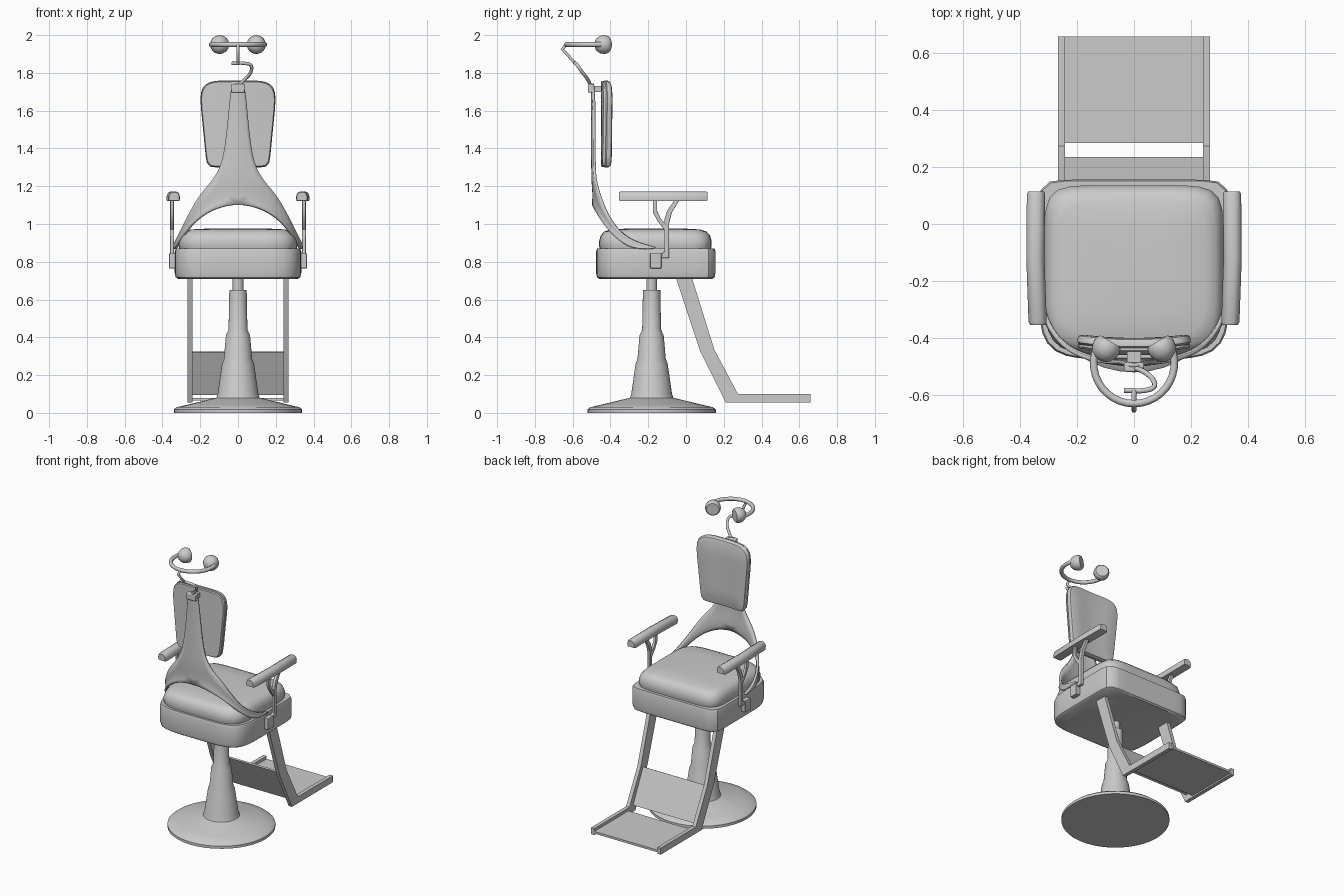
import bpy, bmesh, math
from mathutils import Vector

cube = bpy.data.objects.get("Cube")
if cube:
    bpy.data.objects.remove(cube)

grey = bpy.data.materials.new("plain grey")
grey.use_nodes = True
grey.diffuse_color = (0.6, 0.6, 0.6, 1)
grey.node_tree.nodes["Principled BSDF"].inputs["Base Color"].default_value = (0.6, 0.6, 0.6, 1)


def finish(name, verts, faces, bevel=0, angle=35, mirror=False):
    mesh = bpy.data.meshes.new(name)
    mesh.from_pydata([tuple(v) for v in verts], [], faces)
    bm = bmesh.new()
    bm.from_mesh(mesh)
    bmesh.ops.recalc_face_normals(bm, faces=bm.faces)
    bm.to_mesh(mesh)
    bm.free()
    mesh.materials.append(grey)
    obj = bpy.data.objects.new(name, mesh)
    bpy.context.collection.objects.link(obj)
    if bevel:
        mod = obj.modifiers.new("soft edges", "BEVEL")
        mod.width, mod.segments = bevel, 3
    if mirror:
        obj.modifiers.new("other side", "MIRROR")
    bpy.ops.object.select_all(action="DESELECT")
    bpy.context.view_layer.objects.active = obj
    obj.select_set(True)
    bpy.ops.object.shade_smooth_by_angle(angle=math.radians(angle))
    return obj


def skin(name, rings, **kw):
    """Bridge closed rings of points and cap both ends."""
    n = len(rings[0])
    faces = [(i * n + j, i * n + (j + 1) % n, (i + 1) * n + (j + 1) % n, (i + 1) * n + j)
             for i in range(len(rings) - 1) for j in range(n)]
    last = (len(rings) - 1) * n
    faces += [tuple(range(n))[::-1], tuple(range(last, last + n))]
    return finish(name, [p for r in rings for p in r], faces, **kw)


def box(name, x, y, z, **kw):
    rings = [[(x[0], y[0], h), (x[1], y[0], h), (x[1], y[1], h), (x[0], y[1], h)] for h in z]
    return skin(name, rings, **kw)


def slab(name, profile, x0, x1, **kw):
    """Extrude a side profile of (y, z) points along x."""
    return skin(name, [[(x, y, z) for y, z in profile] for x in (x0, x1)], **kw)


def rounded(a, b, n_pos, n_neg, count=64):
    """Squarish outline with separate corner sharpness on each end."""
    pts = []
    for i in range(count):
        t = math.tau * (i + 0.5) / count
        c, s = math.cos(t), math.sin(t)
        n = n_pos if s > 0 else n_neg
        r = (abs(c) ** n + abs(s) ** n) ** (-1 / n)
        pts.append((a * r * c, b * r * s))
    return pts


def tube(name, points, radius, mirror=False, smooth=True):
    curve = bpy.data.curves.new(name, "CURVE")
    curve.dimensions = "3D"
    curve.bevel_depth, curve.bevel_resolution, curve.use_fill_caps = radius, 3, True
    curve.resolution_u = 6
    spline = curve.splines.new("BEZIER" if smooth else "POLY")
    pts = spline.bezier_points if smooth else spline.points
    pts.add(len(points) - 1)
    for p, co in zip(pts, points):
        if smooth:
            p.co = co
            p.handle_left_type = p.handle_right_type = "AUTO"
        else:
            p.co = (*co, 1)
    curve.materials.append(grey)
    obj = bpy.data.objects.new(name, curve)
    bpy.context.collection.objects.link(obj)
    if mirror:
        obj.modifiers.new("other side", "MIRROR")
    return obj


# Pedestal turned around its own axis
profile = [(0.34, 0), (0.34, 0.018), (0.325, 0.03), (0.26, 0.045), (0.115, 0.08), (0.108, 0.1),
           (0.085, 0.26), (0.075, 0.285), (0.064, 0.41), (0.05, 0.44), (0.046, 0.65),
           (0.028, 0.65), (0.028, 0.72)]
skin("pedestal", [[(r * math.cos(math.tau * i / 40), -0.182 + r * math.sin(math.tau * i / 40), z)
                   for i in range(40)] for r, z in profile], angle=28)

# Seat box and domed cushion
seat = rounded(0.335, 0.316, 12, 5)
skin("seat_box", [[(x * s, -0.16 + y * s, z) for x, y in seat] for s, z in
                  ((0.95, 0.71), (0.985, 0.718), (1, 0.74), (1, 0.855), (0.985, 0.87))])
pad = rounded(0.315, 0.298, 7, 5)
skin("seat_cushion", [[(x * s, -0.162 + y * s, z) for x, y in pad] for s, z in
                      ((0.98, 0.86), (1, 0.885), (1, 0.91), (0.97, 0.94), (0.91, 0.96),
                       (0.8, 0.971), (0.5, 0.976), (0.1, 0.977))])


# Tapered back cushion with its thin shell, both gently curved
def back_ring(scale, depth):
    ring = []
    for x, z in rounded(0.188, 0.23, 5, 14):
        x, z = x * scale * (1 + 0.12 * z / 0.23), z * scale
        ring.append((x, depth - 0.015 * (1 - (x / 0.2) ** 2), 1.53 + z))
    return ring


skin("back_shell", [back_ring(s, d) for s, d in
                    ((0.1, -0.436), (0.5, -0.436), (0.97, -0.436), (0.99, -0.43), (0.99, -0.422),
                     (0.5, -0.422), (0.1, -0.422))])
skin("back_cushion", [back_ring(s, d) for s, d in
                      ((0.1, -0.424), (0.95, -0.424), (1, -0.416), (1, -0.402), (0.975, -0.392),
                       (0.92, -0.387), (0.5, -0.386), (0.1, -0.386))])

# Forked back support: outer and inner edges of one half
outer = [(0.035, -0.49, 1.745), (0.047, -0.485, 1.6), (0.068, -0.485, 1.4), (0.092, -0.485, 1.3),
         (0.135, -0.48, 1.23), (0.19, -0.463, 1.17), (0.235, -0.44, 1.1), (0.285, -0.39, 1.0),
         (0.318, -0.32, 0.93), (0.337, -0.22, 0.89), (0.338, -0.13, 0.872)]
inner = [(0, -0.5, 1.745), (0, -0.5, 1.6), (0, -0.5, 1.4), (0, -0.5, 1.3), (0, -0.5, 1.2),
         (0, -0.495, 1.11), (0.12, -0.485, 1.085), (0.215, -0.455, 1.03), (0.285, -0.4, 0.95),
         (0.325, -0.31, 0.875), (0.338, -0.22, 0.865)]
n = len(outer)
support = finish("back_support", outer + inner,
                 [(i, i + 1, n + i + 1, n + i) for i in range(n - 1)])
mirror = support.modifiers.new("other side", "MIRROR")
mirror.use_clip = True
sub = support.modifiers.new("smooth curve", "SUBSURF")
sub.levels = sub.render_levels = 2
thick = support.modifiers.new("thickness", "SOLIDIFY")
thick.thickness, thick.offset = 0.014, 0
box("headrest_clamp", (-0.035, 0.035), (-0.52, -0.487), (1.695, 1.742), bevel=0.006)
box("back_mount", (-0.025, 0.025), (-0.5, -0.435), (1.7, 1.73))

# Headrest rods, ring and half-ball pads
tube("headrest_crank", [(0.0, -0.505, 1.73), (0.035, -0.52, 1.765), (0.068, -0.55, 1.805),
                        (0.068, -0.575, 1.84), (0.04, -0.585, 1.85), (-0.035, -0.585, 1.85)], 0.009)
tube("headrest_stem", [(0, -0.585, 1.85), (0, -0.655, 1.925), (0, -0.635, 1.95)], 0.009, smooth=False)
arc = [math.radians(145 + 250 * i / 24) for i in range(25)]
tube("headrest_ring", [(0.142 * math.cos(a), -0.49 + 0.142 * math.sin(a), 1.95) for a in arc],
     0.013, smooth=False)
facing = Vector((-0.5, 0.86, 0)).normalized()
side = facing.cross(Vector((0, 0, 1)))
rings = []
for along, r in ((-0.045, 0.006), (-0.041, 0.02), (-0.03, 0.036), (-0.012, 0.047), (0.008, 0.05),
                 (0.024, 0.047), (0.032, 0.04)):
    rings.append([Vector((0.1, -0.44, 1.95)) + facing * along + side * r * math.cos(math.tau * i / 24)
                  + Vector((0, 0, r * math.sin(math.tau * i / 24))) for i in range(24)])
skin("headrest_pads", rings, mirror=True)

# Armrests: pads, forked posts and brackets
section = [(-0.03, 1.122), (0.03, 1.122), (0.032, 1.145), (0.024, 1.165), (0.01, 1.172),
           (-0.01, 1.172), (-0.024, 1.165), (-0.032, 1.145)]
skin("arm_pads", [[(cx + x * s, y, 1.145 + (z - 1.145) * s) for x, z in section]
                  for y, cx, s in ((-0.355, 0.338, 0.85), (-0.345, 0.339, 1), (-0.12, 0.347, 1),
                                   (0.105, 0.345, 1), (0.115, 0.344, 0.85))], mirror=True, angle=45)
slab("arm_posts", [(-0.13, 0.82), (-0.09, 0.82), (-0.09, 1.0), (-0.075, 1.06), (-0.035, 1.125),
                   (-0.062, 1.125), (-0.1, 1.07), (-0.115, 1.02), (-0.115, 0.85), (-0.13, 0.845)],
     0.338, 0.36, bevel=0.004, mirror=True)
slab("arm_braces", [(-0.105, 0.96), (-0.1, 0.99), (-0.135, 1.03), (-0.153, 1.07), (-0.153, 1.125),
                    (-0.175, 1.125), (-0.175, 1.06), (-0.15, 1.015), (-0.115, 0.97)],
     0.34, 0.358, bevel=0.003, mirror=True)
box("arm_brackets", (0.325, 0.365), (-0.19, -0.13), (0.765, 0.845), bevel=0.004, mirror=True)

# Footrest: bent side rails and two plates
slab("foot_rails", [(-0.055, 0.72), (0.03, 0.72), (0.15, 0.335), (0.275, 0.1), (0.66, 0.1),
                    (0.66, 0.055), (0.21, 0.055), (0.075, 0.325)], 0.242, 0.268, mirror=True)
box("foot_plate", (-0.25, 0.25), (0.285, 0.66), (0.065, 0.08))
slab("calf_plate", [(0.115, 0.32), (0.125, 0.325), (0.235, 0.1), (0.225, 0.095)], -0.25, 0.25)
